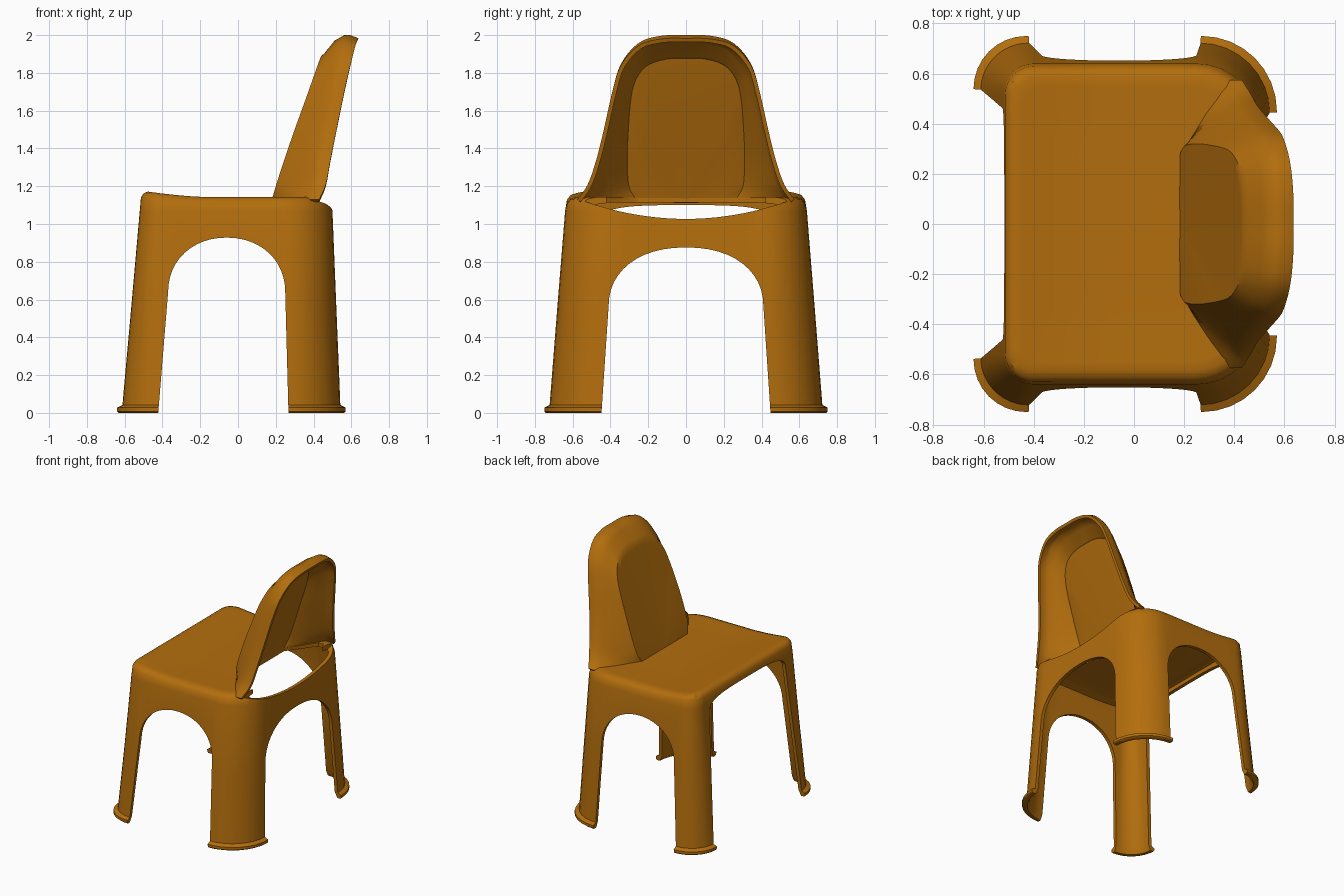
import bpy, bmesh, math
from mathutils import Vector

if "Cube" in bpy.data.objects:
    bpy.data.objects.remove(bpy.data.objects["Cube"])

mat = bpy.data.materials.new("amber plastic")
mat.diffuse_color = (0.45, 0.155, 0.004, 1)
mat.use_nodes = True
mat.node_tree.nodes["Principled BSDF"].inputs["Base Color"].default_value = mat.diffuse_color


def make_object(name, verts, faces):
    me = bpy.data.meshes.new(name)
    me.from_pydata([tuple(v) for v in verts], [], faces)
    me.materials.append(mat)
    ob = bpy.data.objects.new(name, me)
    bpy.context.collection.objects.link(ob)
    return ob


def apply_mod(ob, kind, **props):
    m = ob.modifiers.new(kind, kind)
    for k, v in props.items():
        setattr(m, k, v)
    bpy.context.view_layer.objects.active = ob
    bpy.ops.object.modifier_apply(modifier=m.name)


def prism(pts, axis, lo, hi):
    """Extrude a 2D outline along x, y or z."""
    def place(p, h):
        return {"x": (h, p[0], p[1]), "y": (p[0], h, p[1]), "z": (p[0], p[1], h)}[axis]
    n = len(pts)
    verts = [place(p, lo) for p in pts] + [place(p, hi) for p in pts]
    faces = [list(range(n))[::-1], list(range(n, 2 * n))]
    faces += [[i, (i + 1) % n, n + (i + 1) % n, n + i] for i in range(n)]
    ob = make_object("cutter", verts, faces)
    bm = bmesh.new()
    bm.from_mesh(ob.data)
    bmesh.ops.recalc_face_normals(bm, faces=bm.faces)
    bm.to_mesh(ob.data)
    bm.free()
    ob.hide_render = True
    return ob


def cut(ob, cutter):
    """Subtract the cutter; try the next solver if one drops the body."""
    before = ob.data.copy()
    for solver in ("EXACT", "MANIFOLD", "FLOAT"):
        apply_mod(ob, "BOOLEAN", object=cutter, operation="DIFFERENCE", solver=solver)
        if len(ob.data.vertices) > 0.5 * len(before.vertices):
            break
        ob.data = before.copy()
    bpy.data.objects.remove(cutter)


def finish(ob, angle=38):
    bpy.ops.object.select_all(action="DESELECT")
    ob.select_set(True)
    bpy.context.view_layer.objects.active = ob
    bpy.ops.object.shade_smooth_by_angle(angle=math.radians(angle))


def arch(x0, x1, top0, top1, spring, top, power=2.0):
    """Leg opening: sloped sides from the floor, rounded above the spring line."""
    c, r = (top0 + top1) / 2, (top1 - top0) / 2
    pts = [(x0 - (top0 - x0) * 0.1, -0.1), (x1 + (x1 - top1) * 0.1, -0.1)]
    e = 2 / power
    for i in range(25):
        a = math.pi * i / 24
        ca, sa = math.cos(a), max(math.sin(a), 0)
        pts.append((c + r * math.copysign(abs(ca) ** e, ca),
                    spring + (top - spring) * sa ** e))
    return pts


# ---- body: legs, skirt and seat lofted as one closed shell, inside then outside
def ring(x0, x1, yh, rf, rr, corner=8, side=8):
    """Rounded rectangle, counter-clockwise, with front and rear corner radii."""
    corners = [(x1 - rr, -yh + rr, rr, -90), (x1 - rr, yh - rr, rr, 0),
               (x0 + rf, yh - rf, rf, 90), (x0 + rf, -yh + rf, rf, 180)]
    arcs = []
    for cx, cy, r, a0 in corners:
        arcs.append([Vector((cx + r * math.cos(math.radians(a0 + 90 * i / corner)),
                             cy + r * math.sin(math.radians(a0 + 90 * i / corner))))
                     for i in range(corner + 1)])
    pts = []
    for k, a in enumerate(arcs):
        nxt = arcs[(k + 1) % 4][0]
        pts += a + [a[-1].lerp(nxt, i / side) for i in range(1, side)]
    return pts


def seat_rise(x):
    return 0.03 * min(max((-0.15 - x) / 0.33, 0), 1) ** 1.6


outside = [(0.0, -.632, .562, .742, .21, .30), (.008, -.64, .57, .75, .21, .30),
           (.028, -.64, .57, .75, .21, .30), (.042, -.612, .542, .722, .19, .28),
           (.55, -.566, .521, .682, .16, .265), (1.07, -.52, .50, .64, .12, .25),
           (1.11, -.514, .49, .63, .115, .245), (1.132, -.50, .475, .612, .10, .235),
           (1.142, -.478, .455, .585, .09, .22), (1.142, -.44, .42, .55, .08, .2)]
T = 0.026


def inset(s, dz=0.0):
    return (s[0] - dz, s[1] + T, s[2] - T, s[3] - T, s[4] - T, s[5] - T)


inside = [inset(outside[9], T), inset(outside[8], T + .004), inset(outside[6], .012),
          inset(outside[5], .01), inset(outside[4]), inset(outside[3]), inset(outside[0])]


def seat_z(z, x):
    return z + (seat_rise(x) if z > 1.08 else 0)


stack = []
inner_seat, outer_seat = ring(*inside[0][1:]), ring(*outside[-1][1:])
for s in (.25, .5, .75):
    stack.append([(p.x * s, p.y * s, seat_z(1.139 - T, p.x * s)) for p in inner_seat])
for z, *spec in inside + outside:
    stack.append([(p.x, p.y, seat_z(z, p.x)) for p in ring(*spec)])
for s in (.75, .5, .25):
    stack.append([(p.x * s, p.y * s, seat_z(1.139, p.x * s)) for p in outer_seat])
n, rows = len(stack[0]), len(stack)
verts = [v for row in stack for v in row] + [(0, 0, 1.138 - T), (0, 0, 1.138)]
faces = []
for j in range(n):
    k = (j + 1) % n
    faces += [[r * n + j, r * n + k, (r + 1) * n + k, (r + 1) * n + j] for r in range(rows - 1)]
    faces.append([k, j, rows * n])
    faces.append([(rows - 1) * n + j, (rows - 1) * n + k, rows * n + 1])
body = make_object("seat_and_legs", verts, faces)

# leg openings: both sides, rear, front
cut(body, prism(arch(-.425, .268, -.37, .25, .64, .928, 2.1), "y", -1, 1))
cut(body, prism(arch(-.45, .45, -.41, .41, .56, .876, 2.2), "x", .3, 1))
cut(body, prism(arch(-.54, .54, -.465, .465, .98, 1.1, 3.5), "x", -1, -.3))
# open gap behind the backrest and the dipped top of the rear rail
cut(body, prism([(.205, -.27), (.36, -.47), (.40, -.47), (.457, -.36),
                 (.457, .36), (.40, .47), (.36, .47), (.205, .27)], "z", .95, 1.3))
dip = [(y / 20, 1.027 + 0.105 * (y / 20 / .57) ** 2) for y in range(-12, 13)]
cut(body, prism(dip + [(.6, 1.4), (-.6, 1.4)], "x", .425, .9))
finish(body)


# ---- backrest: U-shaped rim lofted forward to a raised panel
def smooth_path(ctrl, sub=4):
    """Catmull-Rom through half a U, then mirrored across y."""
    c = [Vector(p) for p in ctrl]
    end = Vector((c[-2].x, -c[-2].y, c[-2].z))
    c = [2 * c[0] - c[1]] + c + [end]
    half = []
    for i in range(1, len(c) - 2):
        p0, p1, p2, p3 = c[i - 1:i + 3]
        for s in range(sub):
            t = s / sub
            half.append(0.5 * (2 * p1 + (p2 - p0) * t + (2 * p0 - 5 * p1 + 4 * p2 - p3) * t * t
                               + (3 * p1 - p0 - 3 * p2 + p3) * t ** 3))
    half.append(c[-2])
    left = [Vector((p.x, -p.y, p.z)) for p in half]
    return left + half[-2::-1]


rim = smooth_path([(.43, .575, 1.13), (.465, .52, 1.21), (.49, .475, 1.34), (.522, .435, 1.5),
                   (.563, .39, 1.7), (.595, .345, 1.84), (.622, .25, 1.945),
                   (.635, .13, 1.98), (.637, 0, 1.983)])
panel = smooth_path([(.18, .27, 1.13), (.20, .31, 1.2), (.245, .32, 1.34), (.30, .315, 1.5),
                     (.365, .30, 1.68), (.40, .27, 1.78), (.425, .21, 1.85),
                     (.438, .11, 1.885), (.44, 0, 1.89)])


def up(p):
    return max(p.z - 1.75, 0) / 0.25


shoulder = [Vector((p.x - .045, p.y, p.z + .018 * up(p))) for p in rim]
turn = [a.lerp(b, .12) + Vector((-.012, 0, .012 * up(a))) for a, b in zip(shoulder, panel)]
fore = [a.lerp(b, .45) + Vector((-.012, 0, .02 * up(a))) for a, b in zip(shoulder, panel)]
edge = [a.lerp(b, .9) for a, b in zip(shoulder, panel)]
base = Vector((.18, 0, 1.13))
loops = [rim, shoulder, turn, fore, edge]
loops += [[p.lerp(base, f) for p in panel] for f in (0, .06, .35, .7)]
m = len(rim)
verts = [p for lp in loops for p in lp] + [base]
faces = []
for r in range(len(loops) - 1):
    for j in range(m - 1):
        faces.append([r * m + j, r * m + j + 1, (r + 1) * m + j + 1, (r + 1) * m + j])
q = (len(loops) - 1) * m
faces += [[q + j, q + j + 1, len(verts) - 1] for j in range(m - 1)]
back = make_object("backrest", verts, faces)
apply_mod(back, "SOLIDIFY", thickness=0.022, offset=-1)
finish(back)
